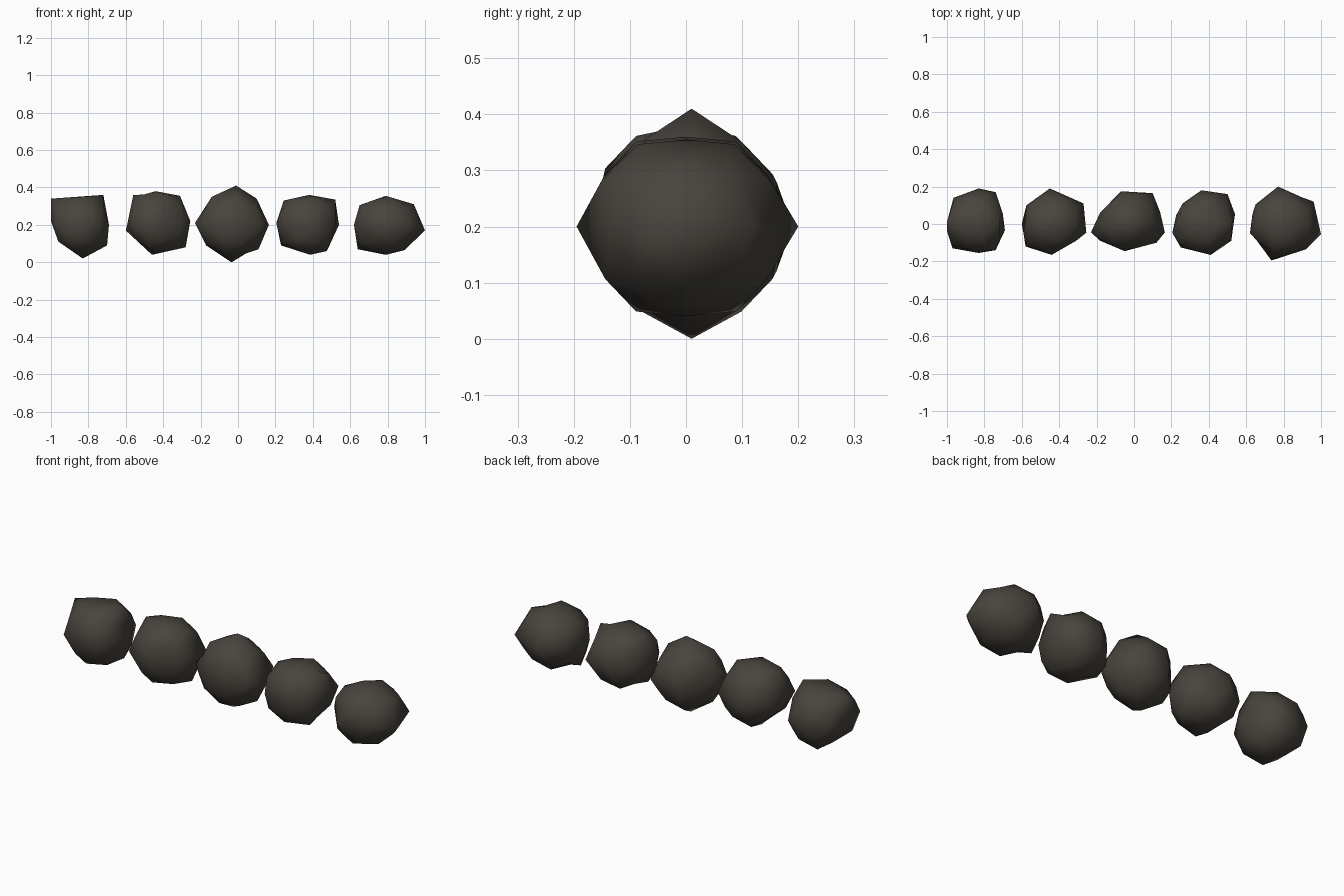
import bpy, bmesh, math
from mathutils import Vector

if "Cube" in bpy.data.objects:
    bpy.data.objects.remove(bpy.data.objects["Cube"])

coal = bpy.data.materials.new("charcoal")
coal.diffuse_color = (0.065, 0.057, 0.047, 1)
coal.use_nodes = True
coal.node_tree.nodes["Principled BSDF"].inputs["Base Color"].default_value = coal.diffuse_color


def reach(points, c, d):
    """Distance from c to the outline along the 2D direction d."""
    offs = sorted((Vector(p) - c for p in points), key=lambda o: math.atan2(o.y, o.x))
    best = 9.0
    for p, q in zip(offs, offs[1:] + offs[:1]):
        e = q - p
        den = d.x * e.y - d.y * e.x
        if abs(den) > 1e-9:
            t = (p.x * e.y - p.y * e.x) / den
            s = (p.x * d.y - p.y * d.x) / den
            if t > 0 and -1e-6 <= s <= 1 + 1e-6:
                best = min(best, t)
    return best


def pull(verts, c, points, axes, used):
    """Move the nearest free vertex to each corner of the outline."""
    a, b = axes
    for p in points:
        d = Vector((p[0] - c[a], p[1] - c[b])).normalized()
        v = max((v for v in verts if v not in used),
                key=lambda v: ((v.co - c).normalized()[a] * d.x
                               + (v.co - c).normalized()[b] * d.y))
        used.add(v)
        v.co[a], v.co[b] = p


def lump(name, centre, radius, front, top):
    """Coarse ball trimmed and pulled to its front (x, z) and top (x, y) outlines."""
    c = Vector(centre)
    xs = [p[0] for p in front]
    outlines = (((0, 2), front), ((0, 1), top + [(min(xs), 0.01), (max(xs), 0.02)]))
    bm = bmesh.new()
    bmesh.ops.create_icosphere(bm, subdivisions=2, radius=1)
    for v in bm.verts:
        n = v.co.normalized()
        r = radius
        for (a, b), pts in outlines:
            d = Vector((n[a], n[b]))
            if d.length > 0.2:
                r = min(r, reach(pts, Vector((c[a], c[b])), d))
        v.co = c + n * r
    verts = list(bm.verts)
    used = set()
    pull(verts, c, front, (0, 2), used)
    pull(verts, c, top, (0, 1), used)
    bmesh.ops.recalc_face_normals(bm, faces=bm.faces)
    for f in bm.faces:
        f.smooth = True
    me = bpy.data.meshes.new(name)
    bm.to_mesh(me)
    bm.free()
    me.materials.append(coal)
    bpy.context.collection.objects.link(bpy.data.objects.new(name, me))


# Five lumps in a row, left to right
lump("coal_lump_1", (-0.84, 0.01, 0.20), 0.178,
     [(-1.0, .34), (-.72, .36), (-.69, .20), (-.70, .09), (-.83, .02), (-.96, .11), (-1.0, .22)],
     [(-.83, .19), (-.74, .17), (-.74, -.14), (-.83, -.155), (-.97, -.13), (-.965, .14)])
lump("coal_lump_2", (-0.43, 0.0, 0.21), 0.178,
     [(-.56, .36), (-.44, .38), (-.31, .355), (-.255, .22), (-.28, .08), (-.46, .04), (-.60, .17)],
     [(-.45, .19), (-.27, .11), (-.31, -.09), (-.44, -.165), (-.58, -.12), (-.575, .10)])
lump("coal_lump_3", (-0.03, 0.01, 0.20), 0.178,
     [(-.01, .41), (.10, .34), (.165, .20), (.11, .07), (-.035, 0), (-.17, .09), (-.23, .21), (-.14, .35)],
     [(-.07, .175), (.10, .165), (.12, -.10), (-.05, -.145), (-.18, -.09)])
lump("coal_lump_4", (0.37, 0.0, 0.20), 0.178,
     [(.38, .36), (.52, .335), (.54, .20), (.475, .06), (.385, .04), (.23, .09), (.205, .21), (.245, .33)],
     [(.36, .18), (.50, .16), (.52, -.09), (.41, -.165), (.25, -.125), (.26, .11)])
lump("coal_lump_5", (0.79, 0.0, 0.20), 0.178,
     [(.79, .355), (.94, .31), (1.0, .17), (.89, .065), (.79, .04), (.64, .07), (.62, .20), (.65, .305)],
     [(.77, .20), (.96, .12), (.92, -.135), (.735, -.195), (.65, -.08), (.65, .105)])
